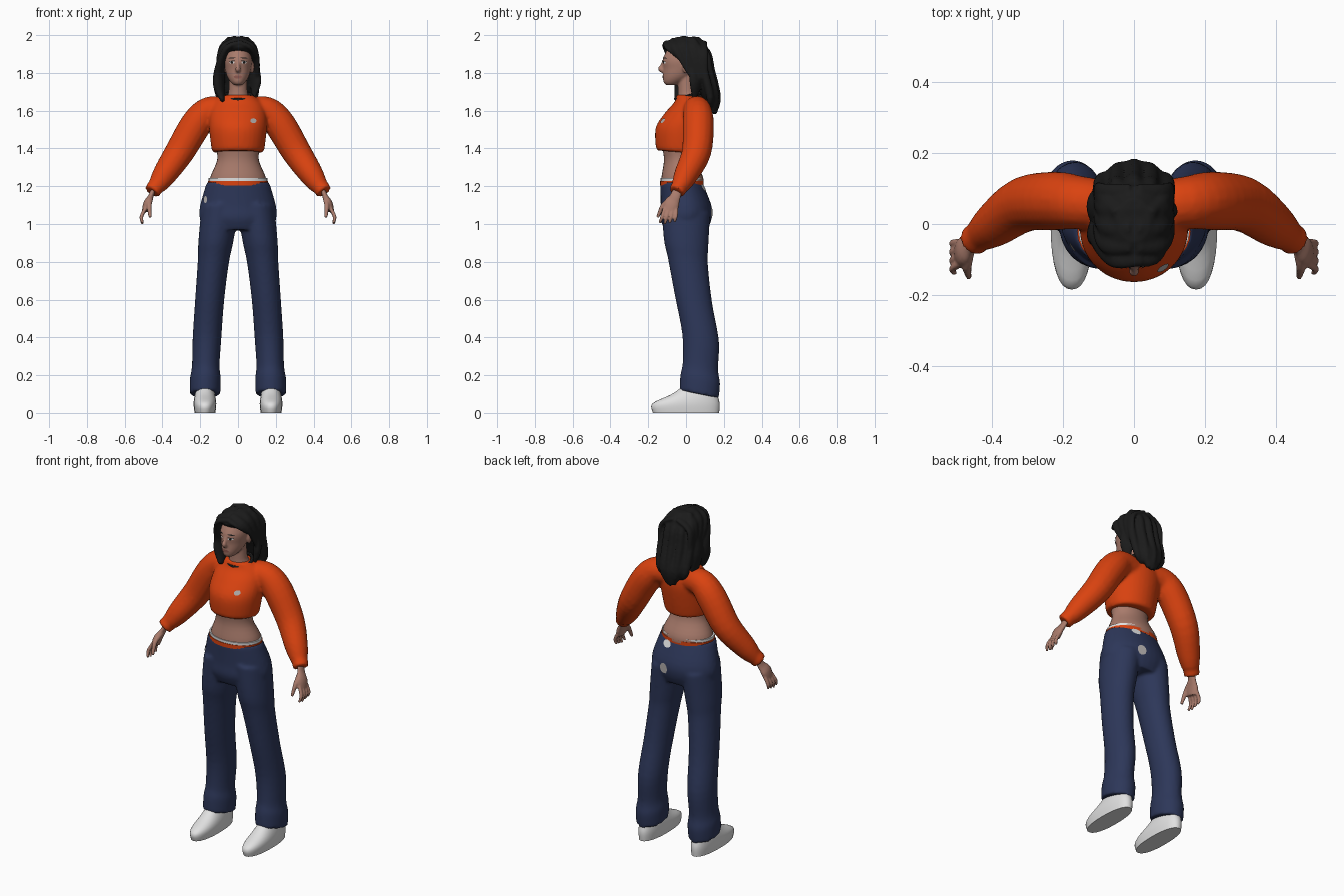
import bpy, bmesh, math
from mathutils import Vector, Matrix

if "Cube" in bpy.data.objects:
    bpy.data.objects.remove(bpy.data.objects["Cube"])


def material(name, *rgb):
    mat = bpy.data.materials.new(name)
    mat.use_nodes = True
    mat.diffuse_color = (*rgb, 1)
    mat.node_tree.nodes["Principled BSDF"].inputs["Base Color"].default_value = (*rgb, 1)
    return mat


ORANGE = material("orange knit", .7, .055, .005)
NAVY = material("navy cloth", .026, .038, .1)
SKIN = material("skin", .4, .2, .15)
BLACK = material("black hair", .011, .011, .011)
WHITE = material("white", .75, .75, .75)
GREY = material("grey patch", .45, .43, .42)
LIP = material("lip", .27, .1, .08)
SIDES = (("left", 1), ("right", -1))


def refine(points, steps=4):
    """Smooth Catmull-Rom interpolation of section tuples."""
    result = []
    for i in range(len(points) - 1):
        before, after = points[max(i - 1, 0)], points[min(i + 2, len(points) - 1)]
        for k in range(steps):
            t = k / steps
            result.append([
                q + t / 2 * (r - p + t * (2 * p - 5 * q + 4 * r - s + t * (3 * (q - r) + s - p)))
                for p, q, r, s in zip(before, points[i], points[i + 1], after)])
    return result + [list(points[-1])]


def skin_rings(bm, rings):
    """Join rings of points into one closed tube."""
    loops = [[bm.verts.new(point) for point in ring] for ring in rings]
    count = len(loops[0])
    faces = [bm.faces.new((low[i - 1], low[i], high[i], high[i - 1]))
             for low, high in zip(loops, loops[1:]) for i in range(count)]
    faces += [bm.faces.new(loops[0]), bm.faces.new(loops[-1])]
    bmesh.ops.recalc_face_normals(bm, faces=faces)


def oval(depth, *sections):
    """Give each section (z, y, radius) a y radius in a fixed proportion."""
    return [(z, y, radius, radius * depth) for z, y, radius in sections]


def loft(bm, sections, sway=lambda z: 0, tilt=0, square=2, count=32):
    """Level rings, each section being z, y centre, x radius, y radius."""
    def bend(value):
        return math.copysign(abs(value) ** (2 / square), value)

    rings = []
    for z, y, wide, deep in refine(sections):
        ring = []
        for i in range(count):
            angle = math.tau * i / count
            out = deep * bend(math.sin(angle))
            ring.append((sway(z) + wide * bend(math.cos(angle)), y + out, z + tilt * out))
        rings.append(ring)
    skin_rings(bm, rings)


def limb(bm, sections, side=1, flat=1, count=16):
    """Rings across a path, each section being x, y, z, radius."""
    sections = refine(sections)
    path = [Vector((x * side, y, z)) for x, y, z, radius in sections]
    across = Vector((0, 1, 0))
    rings = []
    for i, point in enumerate(path):
        along = (path[min(i + 1, len(path) - 1)] - path[max(i - 1, 0)]).normalized()
        across = (across - along * across.dot(along)).normalized()
        other = along.cross(across) * flat
        angles = [math.tau * k / count for k in range(count)]
        rings.append([point + sections[i][-1] * (across * math.cos(a) + other * math.sin(a))
                      for a in angles])
    skin_rings(bm, rings)


def blob(bm, centre, size):
    matrix = Matrix.Translation(centre) @ Matrix.Diagonal((*size, 1))
    bmesh.ops.create_uvsphere(bm, u_segments=16, v_segments=12, radius=1, matrix=matrix)


def finish(bm, name, mat, voxel=0, soften=3):
    """Make the object; a voxel size fuses its overlapping shells."""
    mesh = bpy.data.meshes.new(name)
    bm.to_mesh(mesh)
    bm.free()
    mesh.materials.append(mat)
    ob = bpy.data.objects.new(name, mesh)
    bpy.context.collection.objects.link(ob)
    bpy.ops.object.select_all(action="DESELECT")
    ob.select_set(True)
    bpy.context.view_layer.objects.active = ob
    bpy.ops.object.shade_smooth_by_angle(angle=math.radians(50))
    if voxel:
        fuse = ob.modifiers.new("fuse", "REMESH")
        fuse.mode, fuse.voxel_size, fuse.use_smooth_shade = "VOXEL", voxel, True
        relax = ob.modifiers.new("soften", "SMOOTH")
        relax.factor, relax.iterations = .5, soften
    return ob


def plate(name, mat, target, x, z, width, height, turn=0, side=-1, lift=.004):
    """Thin oval laid on a surface from the front (side -1) or the back (side 1)."""
    bm = bmesh.new()
    matrix = (Matrix.Translation((x, side, z)) @ Matrix.Rotation(-side * math.pi / 2, 4, "X")
              @ Matrix.Rotation(turn, 4, "Z") @ Matrix.Diagonal((width, height, 1, 1)))
    bmesh.ops.create_circle(bm, cap_ends=True, segments=12, radius=1, matrix=matrix)
    lay = finish(bm, name, mat).modifiers.new("lay", "SHRINKWRAP")
    lay.target, lay.wrap_method, lay.wrap_mode = target, "PROJECT", "ABOVE_SURFACE"
    lay.use_project_y = lay.use_positive_direction = lay.use_negative_direction = True
    lay.offset = lift


# Sweater: body, sleeves and cuffs
bm = bmesh.new()
loft(bm, [(1.38, -.03, .13, .12), (1.4, -.03, .14, .13), (1.5, -.02, .152, .14),
          (1.58, .01, .15, .12), (1.64, .03, .13, .09), (1.68, .02, .08, .07)], tilt=-.08)
for name, side in SIDES:
    limb(bm, [(.06, .05, 1.6, .07), (.15, .06, 1.6, .075), (.22, .065, 1.53, .083),
              (.31, .055, 1.38, .078), (.39, 0, 1.26, .064), (.43, -.03, 1.2, .048)], side)
    limb(bm, [(.42, -.02, 1.22, .045), (.456, -.05, 1.17, .044)], side)
sweater = finish(bm, "sweater", ORANGE, .01)

# Trousers: hips and two flared legs
bm = bmesh.new()
loft(bm, oval(.67, (1.22, -.025, .166), (1.1, 0, .2), (1.03, 0, .203), (.97, 0, .17)))
for name, side in SIDES:
    loft(bm, oval(1.28, (1.08, 0, .1), (.9, 0, .092), (.8, .01, .083), (.6, .04, .077),
                  (.4, .077, .076), (.25, .076, .073), (.18, .075, .082), (.1, .07, .081)),
         sway=lambda z: side * (.175 - .07 * z * z), tilt=-.2)
trousers = finish(bm, "trousers", NAVY, .01)

# Midriff and waistbands
bm = bmesh.new()
loft(bm, oval(.75, (1.2, -.02, .15), (1.25, -.02, .146), (1.34, -.034, .11), (1.42, -.04, .118)))
finish(bm, "midriff", SKIN)
for name, mat, z, radius in (("white_waistband", WHITE, 1.22, .156),
                             ("orange_waistband", ORANGE, 1.205, .16)):
    bm = bmesh.new()
    loft(bm, oval(.72, (z, -.022, radius), (z + .023, -.022, radius)))
    finish(bm, name, mat)

# Shoes
for name, side in SIDES:
    bm = bmesh.new()
    loft(bm, [(0, 0, .055, .175), (.05, 0, .06, .178), (.1, .045, .053, .12), (.15, .075, .04, .08)],
         sway=lambda z: side * .175, square=2.3)
    finish(bm, name + "_shoe", WHITE)

# Hands: palm, four fingers and thumb
for name, side in SIDES:
    bm = bmesh.new()
    limb(bm, [(.435, -.03, 1.22, .026), (.46, -.055, 1.15, .028),
              (.48, -.075, 1.11, .041), (.49, -.085, 1.07, .037)], side, flat=.5)
    for finger in range(4):
        fan = .03 - .02 * finger
        tip = 1 + .006 * abs(finger - 2)
        limb(bm, [(.486, fan - .08, 1.09, .01), (.511, fan * 1.2 - .09, 1.04, .01),
                  (.505, fan * 1.3 - .1, tip, .007)], side)
    limb(bm, [(.46, -.07, 1.14, .013), (.47, -.12, 1.1, .013), (.465, -.15, 1.035, .008)], side)
    finish(bm, name + "_hand", SKIN, .005, 2)

# Head: skull, neck, nose, mouth and ears
bm = bmesh.new()
loft(bm, oval(1.33, (1.735, -.078, .02), (1.75, -.068, .038), (1.78, -.046, .057),
              (1.82, -.03, .068), (1.88, -.024, .073), (1.97, -.01, .045)))
loft(bm, oval(.95, (1.6, .02, .065), (1.66, .015, .063), (1.7, .005, .05), (1.8, 0, .047)))
limb(bm, [(0, -.11, 1.88, .008), (0, -.126, 1.84, .01), (0, -.134, 1.82, .014), (0, -.11, 1.806, .01)])
blob(bm, (0, -.1, 1.778), (.035, .023, .014))
for name, side in SIDES:
    blob(bm, (.075 * side, 0, 1.83), (.012, .02, .033))
head = finish(bm, "head", SKIN, .006)

# Face details
for name, side in SIDES:
    plate(name + "_eye", WHITE, head, .03 * side, 1.855, .014, .006, lift=.003)
    plate(name + "_iris", BLACK, head, .03 * side, 1.855, .006, .006, lift=.005)
    plate(name + "_lash", BLACK, head, .03 * side, 1.862, .016, .002, -.1 * side, lift=.005)
    plate(name + "_brow", BLACK, head, .03 * side, 1.878, .018, .003, -.1 * side)
plate("lips", LIP, head, 0, 1.779, .022, .008)

# Hair: main mass, crown locks on both sides, and locks down the back
bm = bmesh.new()
loft(bm, [(1.59, .15, .03, .015), (1.68, .13, .085, .05), (1.78, .09, .098, .056),
          (1.87, .05, .102, .08), (1.93, 0, .1, .117), (1.96, 0, .08, .1), (1.99, .01, .045, .06)])
for name, side in SIDES:
    for y in (-.06, -.01, .04, .09):
        drop = 3 * y * y
        limb(bm, [(.01, y, 1.986 - drop, .023), (.075, y, 1.953 - drop, .024),
                  (.1, y * .8 + .025, 1.88, .022), (.1, y * .4 + .065, 1.77, .018)], side, flat=.6)
for step in range(-2, 3):
    x = .043 * step
    curve = 5 * x * x
    limb(bm, [(x / 2, .03, 1.98, .018), (x, .11 - curve, 1.91, .02), (x * 1.1, .13 - curve, 1.82, .022),
              (x, .165 - curve, 1.67, .02), (x / 2, .15 - curve, 1.58 + curve, .009)])
# Fringe, long over the right shoulder and tucked behind the left ear
limb(bm, [(-.02, -.095, 1.96, .024), (.05, -.1, 1.94, .026), (.083, -.065, 1.88, .034),
          (.1, -.02, 1.8, .045), (.1, -.02, 1.72, .045), (.08, -.05, 1.65, .016)], -1, flat=.6)
limb(bm, [(.09, .04, 1.86, .04), (.104, .05, 1.76, .05), (.095, .06, 1.66, .03)], -1, flat=.6)
limb(bm, [(0, -.095, 1.96, .024), (.055, -.095, 1.94, .022), (.082, -.045, 1.9, .024),
          (.09, .035, 1.84, .028), (.095, .05, 1.75, .036), (.08, .045, 1.67, .015)], flat=.6)
finish(bm, "hair", BLACK, .007, 2)

# Collar
bpy.ops.mesh.primitive_torus_add(major_segments=40, major_radius=.073, minor_radius=.01,
                                 location=(0, .015, 1.676), rotation=(.28, 0, 0))
collar = bpy.context.object
collar.name, collar.scale = "collar", (1, .9, 1)
collar.data.materials.append(BLACK)
bpy.ops.object.shade_smooth_by_angle()

# Sewn patches
plate("chest_patch", GREY, sweater, .08, 1.545, .016, .013)
plate("seat_patch", GREY, trousers, .055, 1.06, .027, .03, side=1)
plate("waist_label", WHITE, trousers, .06, 1.19, .028, .02, side=1)
plate("pocket_patch", GREY, trousers, -.17, 1.13, .009, .02)
